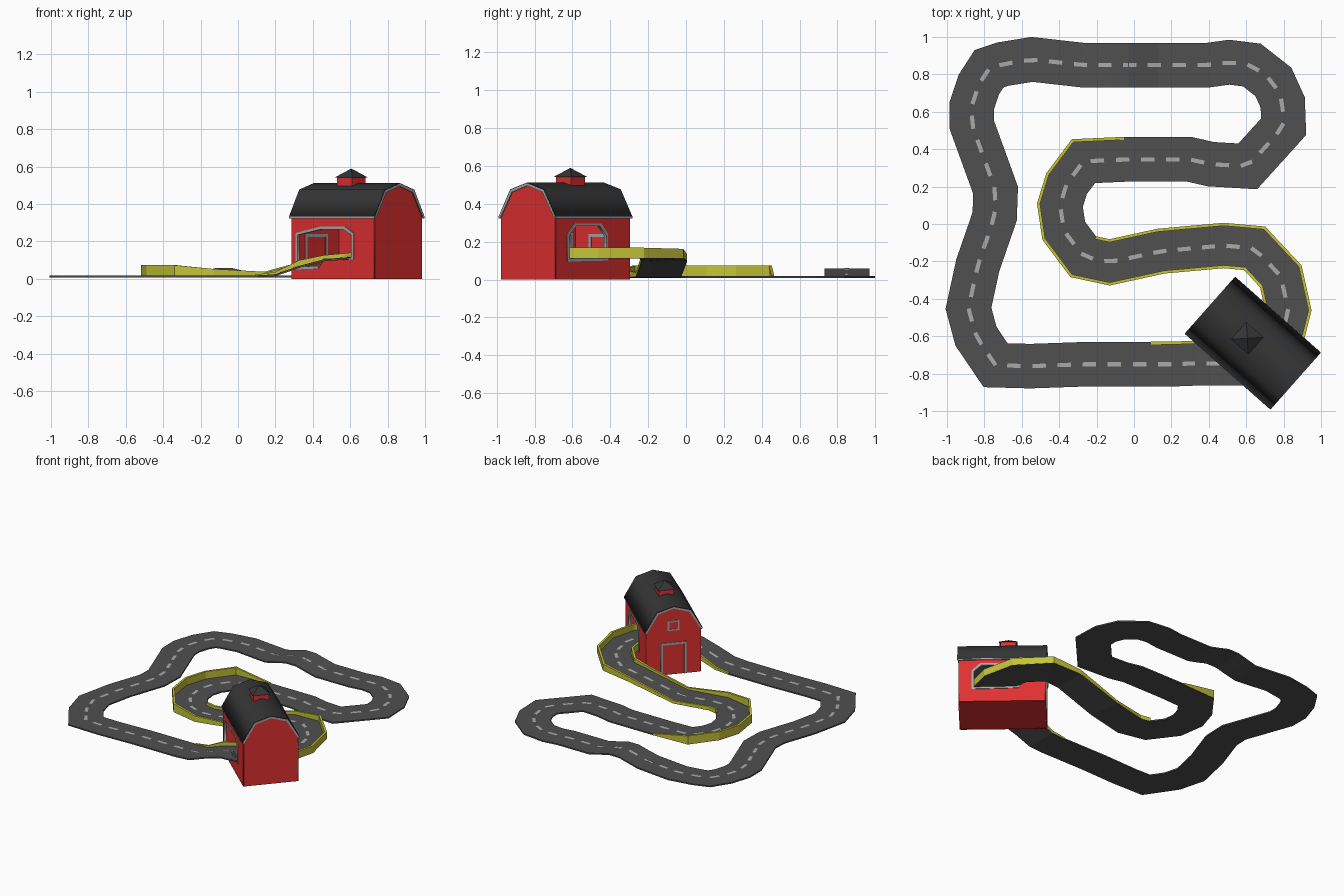
import bpy, bmesh, math
from mathutils import Matrix, Vector

if "Cube" in bpy.data.objects:
    bpy.data.objects.remove(bpy.data.objects["Cube"])


def material(name, r, g, b):
    m = bpy.data.materials.new(name)
    m.diffuse_color = (r, g, b, 1)
    m.use_nodes = True
    m.node_tree.nodes["Principled BSDF"].inputs["Base Color"].default_value = m.diffuse_color
    return m


RED = material("barn_red", 0.75, 0.03, 0.03)
ROOF = material("roof_charcoal", 0.035, 0.035, 0.035)
ASPHALT = material("asphalt", 0.08, 0.08, 0.08)
YELLOW = material("rail_yellow", 0.55, 0.55, 0.04)
TRIM = material("trim_grey", 0.4, 0.4, 0.4)


def add_object(name, me, mat, matrix=Matrix()):
    me.materials.clear()
    me.materials.append(mat)
    ob = bpy.data.objects.new(name, me)
    ob.matrix_world = matrix
    bpy.context.collection.objects.link(ob)
    return ob


def add_mesh(name, verts, faces, mat, matrix=Matrix()):
    me = bpy.data.meshes.new(name)
    me.from_pydata(verts, [], faces)
    bm = bmesh.new()
    bm.from_mesh(me)
    bmesh.ops.recalc_face_normals(bm, faces=bm.faces)
    bm.to_mesh(me)
    bm.free()
    return add_object(name, me, mat, matrix)


def add_plate(name, loops, half_depth, mat, matrix):
    """Filled outline (inner loops become holes), extruded both ways."""
    cu = bpy.data.curves.new(name, 'CURVE')
    cu.dimensions = '2D'
    cu.fill_mode = 'BOTH'
    cu.extrude = half_depth
    for loop in loops:
        sp = cu.splines.new('POLY')
        sp.points.add(len(loop) - 1)
        for p, (a, b) in zip(sp.points, loop):
            p.co = (a, b, 0, 1)
        sp.use_cyclic_u = True
    tmp = bpy.data.objects.new(name + "_outline", cu)
    bpy.context.collection.objects.link(tmp)
    dg = bpy.context.evaluated_depsgraph_get()
    me = bpy.data.meshes.new_from_object(tmp.evaluated_get(dg))
    bpy.data.objects.remove(tmp)
    return add_object(name, me, mat, matrix)


def add_box(name, size, loc, mat, matrix):
    me = bpy.data.meshes.new(name)
    bm = bmesh.new()
    bmesh.ops.create_cube(bm, size=1, matrix=Matrix.Translation(loc) @ Matrix.Diagonal((*size, 1)))
    bm.to_mesh(me)
    bm.free()
    return add_object(name, me, mat, matrix)


# Road centre line, clockwise from the lower left corner; height only where raised
BASE, HALF = 0.018, 0.119
path = [(-.74, -.755), (-.845, -.6), (-.885, -.45), (-.835, -.22), (-.745, .04), (-.74, .18),
        (-.867, .53), (-.868, .63), (-.83, .745), (-.775, .83), (-.7, .855), (-.545, .88),
        (-.28, .85), (-.2, .85, .037), (-.12, .85, .058), (-.03, .85, .058), (.05, .85, .037),
        (.13, .85), (.4, .85), (.51, .865), (.63, .85), (.745, .76), (.795, .65), (.8, .52),
        (.608, .308), (.41, .32), (.3, .345), (-.05, .345), (-.27, .335), (-.36, .215),
        (-.395, .1), (-.375, -.035), (-.27, -.175), (-.13, -.205), (.145, -.145, .022),
        (.48, -.115, .105), (.645, -.13, .12), (.785, -.28, .122), (.825, -.46, .122),
        (.79, -.6, .122), (.7, -.7, .12), (.59, -.745, .115), (.46, -.745, .105),
        (.33, -.745, .07), (.2, -.75, .025), (.09, -.75), (-.27, -.75), (-.555, -.76)]
path = [Vector(p if len(p) == 3 else (*p, BASE)) for p in path]
N = len(path)


def side_vector(i):
    """Mitred left-hand offset direction at path point i."""
    a, p, b = path[i - 1].xy, path[i].xy, path[(i + 1) % N].xy
    n1 = (p - a).normalized().orthogonal()
    n2 = (b - p).normalized().orthogonal()
    m = (n1 + n2).normalized()
    return (m / m.dot(n1)).to_3d()


SIDES = [side_vector(i) for i in range(N)]


def sweep(name, sections, closed, mat):
    """Skin a row of four-point cross-sections."""
    n = len(sections)
    verts = [v for s in sections for v in s]
    faces = []
    for i in range(n if closed else n - 1):
        j = (i + 1) % n
        faces += [(4*i + k, 4*i + (k+1) % 4, 4*j + (k+1) % 4, 4*j + k) for k in range(4)]
    if not closed:
        faces += [(3, 2, 1, 0), tuple(range(4*n - 4, 4*n))]
    return add_mesh(name, verts, faces, mat)


def section(i, inner, outer, low, high):
    p, s = path[i], SIDES[i]
    return [p + s * o + Vector((0, 0, z)) for o, z in
            ((inner, low), (outer, low), (outer, high), (inner, high))]


sweep("road", [section(i, -HALF, HALF, -.01, 0) for i in range(N)], True, ASPHALT)


# Guard rails of varying height along one side
def rail(name, side, start, heights):
    sweep(name, [section(start + k, side * (HALF - .014), side * (HALF + .002), -.008, h)
                 for k, h in enumerate(heights)], False, YELLOW)


rail("right_guard_rail", -1, 27, [.004, .055, .055, .055, .055, .055, .035, .015, .02, .03,
                                  .045, .04, .03, .025, .022, .022, .03, .012, .004])
rail("left_guard_rail", 1, 32, [.02, .02, .012, .027, .042, .046, .046, .046, .04])

# Dashed centre line
lengths = [(path[(i + 1) % N] - path[i]).length for i in range(N)]
total = sum(lengths)


def along(d):
    d %= total
    for i, l in enumerate(lengths):
        if d <= l:
            return path[i].lerp(path[(i + 1) % N], d / l)
        d -= l
    return path[0].copy()


count = round(total / .135)
dv, df = [], []
for k in range(count):
    a, b = along(k * total / count), along(k * total / count + .072)
    n = (b - a).xy.orthogonal().normalized().to_3d() * .011
    up = Vector((0, 0, .004))
    df.append(tuple(range(len(dv), len(dv) + 4)))
    dv += [a + n + up, a - n + up, b - n + up, b + n + up]
add_mesh("lane_dashes", dv, df, TRIM)

# Barn frame: u along the ridge, v across
BARN = Matrix.Translation((.635, -.637, 0)) @ Matrix.Rotation(math.radians(-41.5), 4, 'Z')
L, W, EAVE = .295, .19, .335


def long_side(v):
    return BARN @ Matrix(((1, 0, 0, 0), (0, 0, -1, v), (0, 1, 0, 0), (0, 0, 0, 1)))


def gable_end(u):
    return BARN @ Matrix(((0, 0, 1, u), (1, 0, 0, 0), (0, 1, 0, 0), (0, 0, 0, 1)))


def shrink(loop, t):
    """Scale an outline toward its middle by an absolute margin."""
    xs, zs = [p[0] for p in loop], [p[1] for p in loop]
    cx, cz = (min(xs) + max(xs)) / 2, (min(zs) + max(zs)) / 2
    fx, fz = 1 - 2 * t / (max(xs) - min(xs)), 1 - 2 * t / (max(zs) - min(zs))
    return [(cx + (x - cx) * fx, cz + (z - cz) * fz) for x, z in loop]


# Long walls with a framed road opening each
front_hole = [(-.263, .05), (-.103, .055), (-.063, .1), (.151, .105),
              (.151, .245), (.09, .28), (-.083, .28), (-.263, .245)]
back_hole = [(-.116, .1), (.208, .095), (.208, .24), (.15, .297), (-.06, .297), (-.116, .24)]
wall = [(-L, 0), (L, 0), (L, EAVE), (-L, EAVE)]
for tag, v, hole in (("front", -W, front_hole), ("back", W, back_hole)):
    add_plate(tag + "_wall", [wall, shrink(hole, .01)], .004, RED, long_side(v))
    add_plate(tag + "_opening_frame", [hole, shrink(hole, .015)], .009, TRIM, long_side(v))

# Gable walls
gable = [(-W, 0), (W, 0), (W, EAVE), (.113, .468), (0, .502), (-.113, .468), (-W, EAVE)]
for tag, u in (("left", -L), ("right", L)):
    add_plate(tag + "_gable_wall", [gable], .004, RED, gable_end(u))
add_box("barn_floor", (2 * L, 2 * W, .006), (0, 0, .003), RED, BARN)

# Door and loft window frames on the left gable
door = [(-.09, 0), (-.09, .24), (.09, .24), (.09, 0), (.074, 0), (.074, .224), (-.074, .224), (-.074, 0)]
add_plate("door_frame", [door], .009, TRIM, gable_end(-L))
window = [(-.042, .33), (.042, .33), (.042, .405), (-.042, .405)]
add_plate("loft_window_frame", [window, shrink(window, .012)], .009, TRIM, gable_end(-L))


# Gambrel roof and its edge trim
def gambrel(d):
    return [(-.204 + d, .33), (-.12 + d * .7, .477 - d * .9), (0, .513 - d),
            (.12 - d * .7, .477 - d * .9), (.204 - d, .33)]


add_plate("roof", [gambrel(0) + gambrel(.011)[::-1]], L + .01, ROOF, gable_end(0))
for tag, s in (("left", -1), ("right", 1)):
    add_plate(tag + "_gable_trim", [gambrel(.004) + gambrel(.017)[::-1]], .004, TRIM,
              gable_end(s * (L + .0075)))
for tag, s in (("front", -1), ("back", 1)):
    add_box(tag + "_eave_trim", (2 * L + .02, .012, .01), (0, s * .197, .328), TRIM, BARN)

# Cupola
add_box("cupola_base", (.108, .108, .06), (-.039, 0, .515), RED, BARN)
r = .062
add_mesh("cupola_roof", [(-r, -r, 0), (r, -r, 0), (r, r, 0), (-r, r, 0), (0, 0, .047)],
         [(3, 2, 1, 0), (0, 1, 4), (1, 2, 4), (2, 3, 4), (3, 0, 4)], ROOF,
         BARN @ Matrix.Translation((-.039, 0, .543)))
